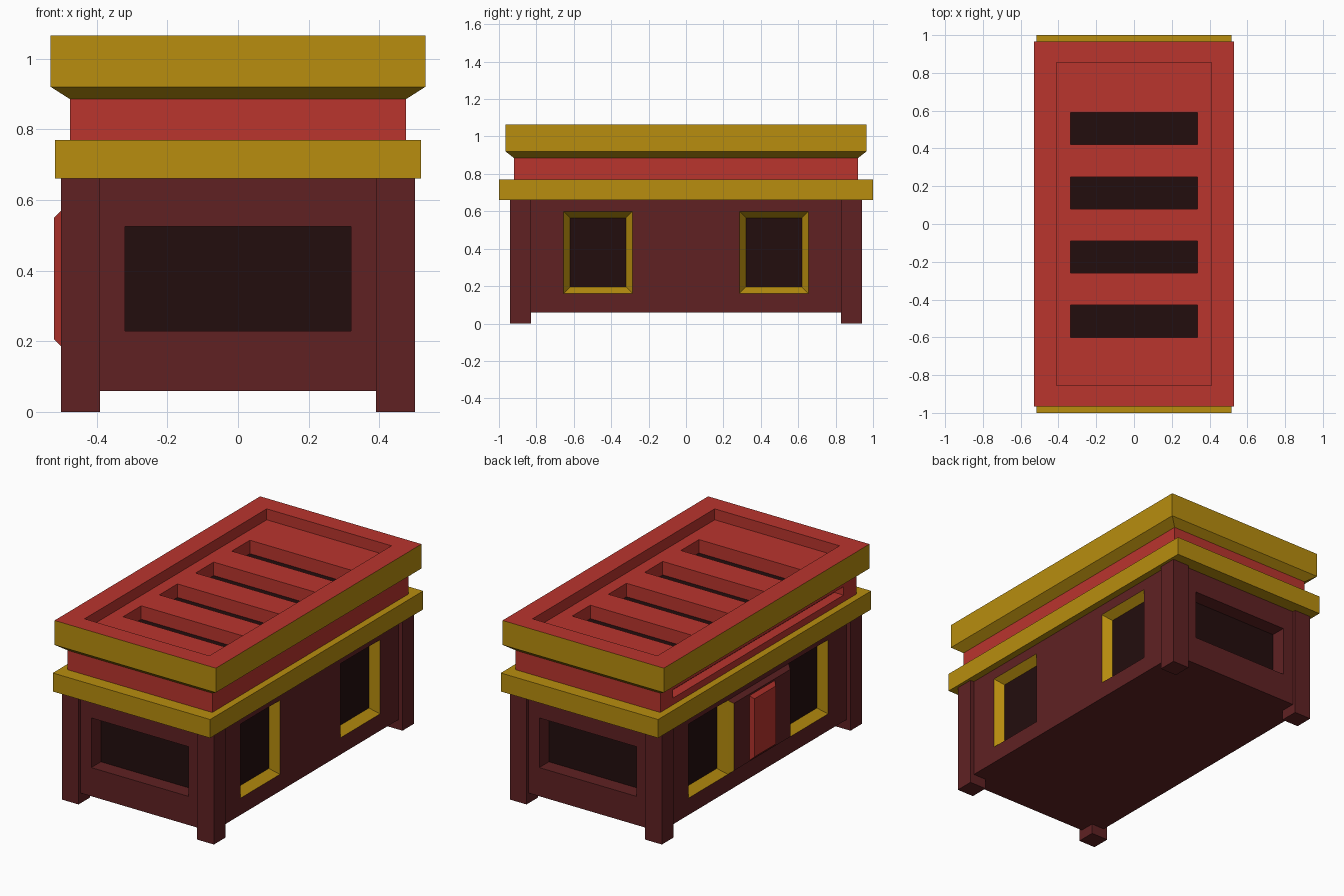
import bpy, bmesh
from mathutils import Vector as V

if "Cube" in bpy.data.objects:
    bpy.data.objects.remove(bpy.data.objects["Cube"])


def material(name, rgb):
    m = bpy.data.materials.new(name)
    m.diffuse_color = (*rgb, 1)
    m.use_nodes = True
    m.node_tree.nodes["Principled BSDF"].inputs["Base Color"].default_value = m.diffuse_color
    return m


MATS = [material("dark red wood", (0.115, 0.0155, 0.0165)),
        material("red paint", (0.49, 0.035, 0.027)),
        material("gold trim", (0.48, 0.27, 0.0045)),
        material("near black opening", (0.0165, 0.0042, 0.0042))]
WOOD, RED, GOLD, BLACK = range(4)
X, Y, Z = V((1, 0, 0)), V((0, 1, 0)), V((0, 0, 1))


def finish(name, bm):
    bmesh.ops.remove_doubles(bm, verts=bm.verts, dist=1e-5)
    me = bpy.data.meshes.new(name)
    bm.to_mesh(me)
    bm.free()
    for m in MATS:
        me.materials.append(m)
    ob = bpy.data.objects.new(name, me)
    bpy.context.scene.collection.objects.link(ob)
    return ob


def quad(bm, pts, mat):
    bm.faces.new([bm.verts.new(p) for p in pts]).material_index = mat


def panel(bm, U, W, off, us, vs, mat, holes={}):
    """Flat panel split at us / vs; hole = (inset, depth, four side colours, back colour or None)."""
    N = U.cross(W)

    def rect(a, b, c, d, o):
        return [U * p + W * q + N * o for p, q in ((a, c), (b, c), (b, d), (a, d))]

    for i in range(len(us) - 1):
        for j in range(len(vs) - 1):
            a, b, c, d = us[i], us[i + 1], vs[j], vs[j + 1]
            outer = rect(a, b, c, d, off)
            if (i, j) not in holes:
                quad(bm, outer, mat)
                continue
            s, depth, sides, back = holes[i, j]
            inner = rect(a + s, b - s, c + s, d - s, off - depth)
            for k in range(4):
                n = (k + 1) % 4
                quad(bm, (outer[k], outer[n], inner[n], inner[k]), sides[k])
            if back is not None:
                quad(bm, inner, back)


def box(name, lo, hi, mat):
    bm = bmesh.new()
    bmesh.ops.create_cube(bm, size=1)
    for v in bm.verts:
        v.co = V([(l + h) / 2 + c * (h - l) for l, h, c in zip(lo, hi, v.co)])
    for f in bm.faces:
        f.material_index = mat
    return finish(name, bm)


# body with framed side windows, end openings and a raised plate on the left
BX, BY = 0.475, 0.92
window = (0.036, 0.048, [GOLD] * 4, BLACK)
opening = (0.0, 0.09, [WOOD] * 4, BLACK)
plate = (0.02, -0.025, [WOOD, GOLD, WOOD, GOLD], WOOD)
side_u = [-BY, -0.655, -0.285, 0.285, 0.655, BY]
side_v = [0.06, 0.16, 0.60, 0.66]
end_u, end_v = [-BX, -0.32, 0.32, BX], [0.06, 0.23, 0.525, 0.66]
bm = bmesh.new()
panel(bm, Y, Z, BX, side_u, side_v, WOOD, {(1, 1): window, (3, 1): window})
panel(bm, -Y, Z, BX, side_u, side_v, WOOD, {(1, 1): window, (3, 1): window, (2, 1): plate})
for U in (X, -X):
    panel(bm, U, Z, BY, end_u, end_v, WOOD, {(1, 1): opening})
panel(bm, X, -Y, -0.06, [-BX, BX], [-BY, BY], WOOD)
finish("body", bm)

# red raised panel on the left plate
bm = bmesh.new()
panel(bm, -Y, Z, 0.495, [-0.125, 0.125], [0.18, 0.575], RED, {(0, 0): (0.025, -0.025, [RED] * 4, RED)})
finish("left_raised_panel", bm)

# corner posts
for sx in (-1, 1):
    for sy in (-1, 1):
        xs, ys = sorted((sx * 0.39, sx * 0.5)), sorted((sy * 0.83, sy * 0.94))
        box("corner_post", (xs[0], ys[0], 0), (xs[1], ys[1], 0.66), WOOD)

# lower gold band
box("lower_band", (-0.517, -1, 0.66), (0.517, 1, 0.77), GOLD)

# red neck with a long groove on the left
bm = bmesh.new()
panel(bm, Y, Z, BX, [-BY, BY], [0.77, 0.885], RED)
panel(bm, -Y, Z, BX, [-BY, -0.8, 0.8, BY], [0.77, 0.81, 0.86, 0.885], RED,
      {(1, 1): (0, 0.06, [RED] * 4, RED)})
for U in (X, -X):
    panel(bm, U, Z, BY, [-BX, BX], [0.77, 0.885], RED)
finish("neck", bm)

# lid: gold rim flaring out from the neck, red tray with four slots on top
RX, RY, TOP = 0.53, 0.965, 1.065
bm = bmesh.new()
for U, h, off in ((X, RX, RY), (-X, RX, RY), (Y, RY, RX), (-Y, RY, RX)):
    panel(bm, U, Z, off, [-h, h], [0.92, TOP], GOLD)
    N = U.cross(Z)
    k, o = (BX, BY) if off == RY else (BY, BX)
    quad(bm, (U * -k + N * o + Z * 0.885, U * k + N * o + Z * 0.885,
              U * h + N * off + Z * 0.92, U * -h + N * off + Z * 0.92), GOLD)
panel(bm, X, Y, TOP, [-RX, -0.41, 0.41, RX], [-RY, -0.855, 0.855, RY], RED,
      {(1, 1): (0, 0.065, [RED] * 4, None)})
slots_v = [-0.855]
for c in (-0.515, -0.175, 0.165, 0.505):
    slots_v += [c - 0.085, c + 0.085]
slots_v.append(0.855)
slot = (0, 0.08, [RED] * 4, BLACK)
panel(bm, X, Y, TOP - 0.065, [-0.41, -0.335, 0.335, 0.41], slots_v, RED,
      {(1, j): slot for j in (1, 3, 5, 7)})
finish("lid", bm)
